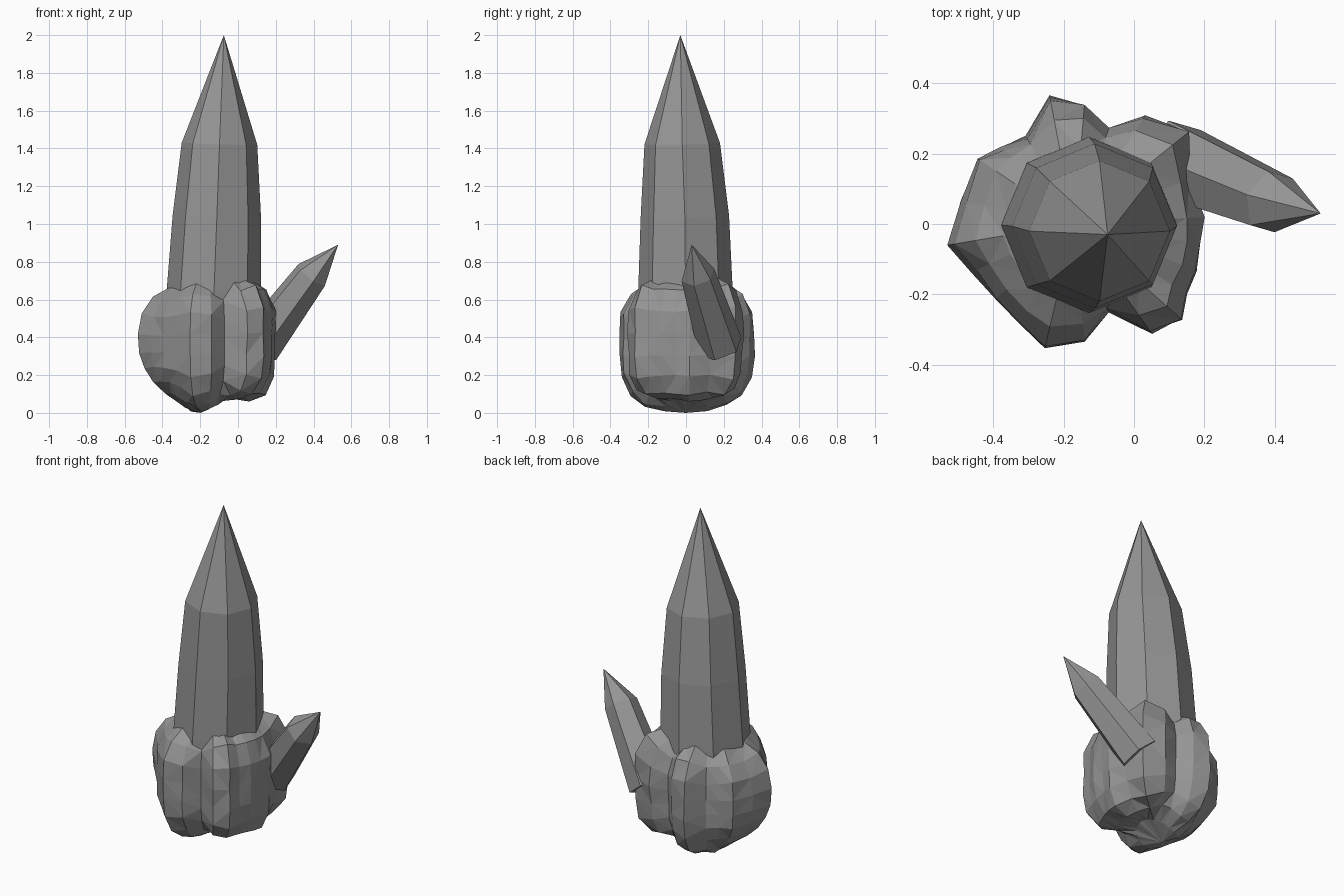
import bpy, bmesh, math, random
from mathutils import Vector

if "Cube" in bpy.data.objects:
    bpy.data.objects.remove(bpy.data.objects["Cube"])

random.seed(4)
grey = bpy.data.materials.new("stone grey")
grey.diffuse_color = (0.3, 0.3, 0.3, 1)
grey.use_nodes = True
grey.node_tree.nodes["Principled BSDF"].inputs["Base Color"].default_value = grey.diffuse_color


def finish(bm, name):
    bmesh.ops.recalc_face_normals(bm, faces=bm.faces)
    me = bpy.data.meshes.new(name)
    bm.to_mesh(me)
    bm.free()
    me.materials.append(grey)
    ob = bpy.data.objects.new(name, me)
    bpy.context.collection.objects.link(ob)
    return ob


def skin(bm, loops, cap):
    """Join successive loops and close the last one with a point."""
    n = len(loops[0])
    for i in range(n):
        j = (i + 1) % n
        for lo, hi in zip(loops, loops[1:]):
            bm.faces.new((lo[i], lo[j], hi[j], hi[i]))
        bm.faces.new((loops[-1][i], loops[-1][j], cap))


def crystal(name, rings, tip, sides, start, phase):
    """Faceted shaft: rings are (centre, radius), start is the direction of vertex 0."""
    bm = bmesh.new()
    axis = (Vector(rings[-1][0]) - Vector(rings[0][0])).normalized()
    s = Vector(start)
    u = (s - axis * axis.dot(s)).normalized()
    v = axis.cross(u)
    loops = []
    for c, r in rings:
        loops.append([bm.verts.new(Vector(c) + r * (u * math.cos(a) + v * math.sin(a)))
                      for a in (phase + math.tau * i / sides for i in range(sides))])
    bm.faces.new(loops[0][::-1])
    skin(bm, loops, bm.verts.new(tip))
    return finish(bm, name)


# Large upright crystal and small leaning crystal
crystal("large_crystal",
        [((-0.13, 0, 0.3), 0.25), ((-0.127, -0.003, 0.65), 0.25),
         ((-0.112, -0.006, 1.04), 0.234), ((-0.098, -0.02, 1.425), 0.20)],
        (-0.075, -0.03, 2.0), 8, (1, 0, 0), 0)
crystal("small_crystal",
        [((0.11, 0.18, 0.355), 0.122), ((0.39, 0.063, 0.73), 0.093)],
        (0.53, 0.03, 0.89), 6, (0, 0, -1), math.radians(5))

# Lumpy rock: plan outline, swept over a squarish rounded section
CX, CZ = -0.17, 0.36
outline = [(0.2, 0.02), (0.165, 0.13), (0.16, 0.265), (0.03, 0.305), (-0.07, 0.275),
           (-0.14, 0.345), (-0.24, 0.365), (-0.31, 0.255), (-0.45, 0.19), (-0.53, -0.06),
           (-0.40, -0.22), (-0.255, -0.36), (-0.14, -0.335), (-0.07, -0.255),
           (0.05, -0.31), (0.14, -0.275), (0.175, -0.13)]
# Underside lift along x: the lobes hang at different heights
lift = [(-0.6, 0.09), (-0.45, 0.08), (-0.35, 0.06), (-0.25, 0.0), (-0.15, 0.015),
        (-0.05, 0.075), (0.1, 0.03), (0.3, 0.0)]


def interp(table, x):
    for (x0, y0), (x1, y1) in zip(table, table[1:]):
        if x0 <= x <= x1:
            return y0 + (y1 - y0) * (x - x0) / (x1 - x0)
    return 0


# Columns of the rock, with extra ones in the wide gaps
cols = []
for (x0, y0), (x1, y1) in zip(outline, outline[1:] + outline[:1]):
    k = 2 if math.hypot(x1 - x0, y1 - y0) > 0.14 else 1
    cols += [(x0 + (x1 - x0) * i / k - CX, y0 + (y1 - y0) * i / k) for i in range(k)]

bm = bmesh.new()
loops = []
for lat in (-72, -56, -42, -26, -9, 9, 26, 42, 56, 72):
    h, s = math.cos(math.radians(lat)), math.sin(math.radians(lat))
    loop = []
    for x, y in cols:
        r = math.hypot(x, y)
        c = x / r * h
        if s > 0:
            n, tall = 3.5 + 0.9 * c, 0.345 + 0.03 * c + 0.3 * (r - 0.35) * h
        else:
            n, tall = 3.0 + 0.7 * c, 0.36
        t = ((h / r) ** n + (abs(s) / tall) ** n) ** (-1 / n)
        t *= 1 + random.uniform(-0.03, 0.012)
        p = Vector((CX + x / r * h * t, y / r * h * t, CZ + s * t))
        if s < 0:
            p.z = CZ - (CZ - p.z) * (CZ - interp(lift, p.x)) / CZ
        p.z = max(p.z, 0)
        loop.append(bm.verts.new(p))
    loops.append(loop)
skin(bm, loops, bm.verts.new((CX, 0, 0.68)))
skin(bm, loops[:1], bm.verts.new((CX - 0.03, 0, 0.0)))
# Broken, irregular facets
bmesh.ops.triangulate(bm, faces=bm.faces[:], quad_method='SHORT_EDGE')
finish(bm, "rock_base")
